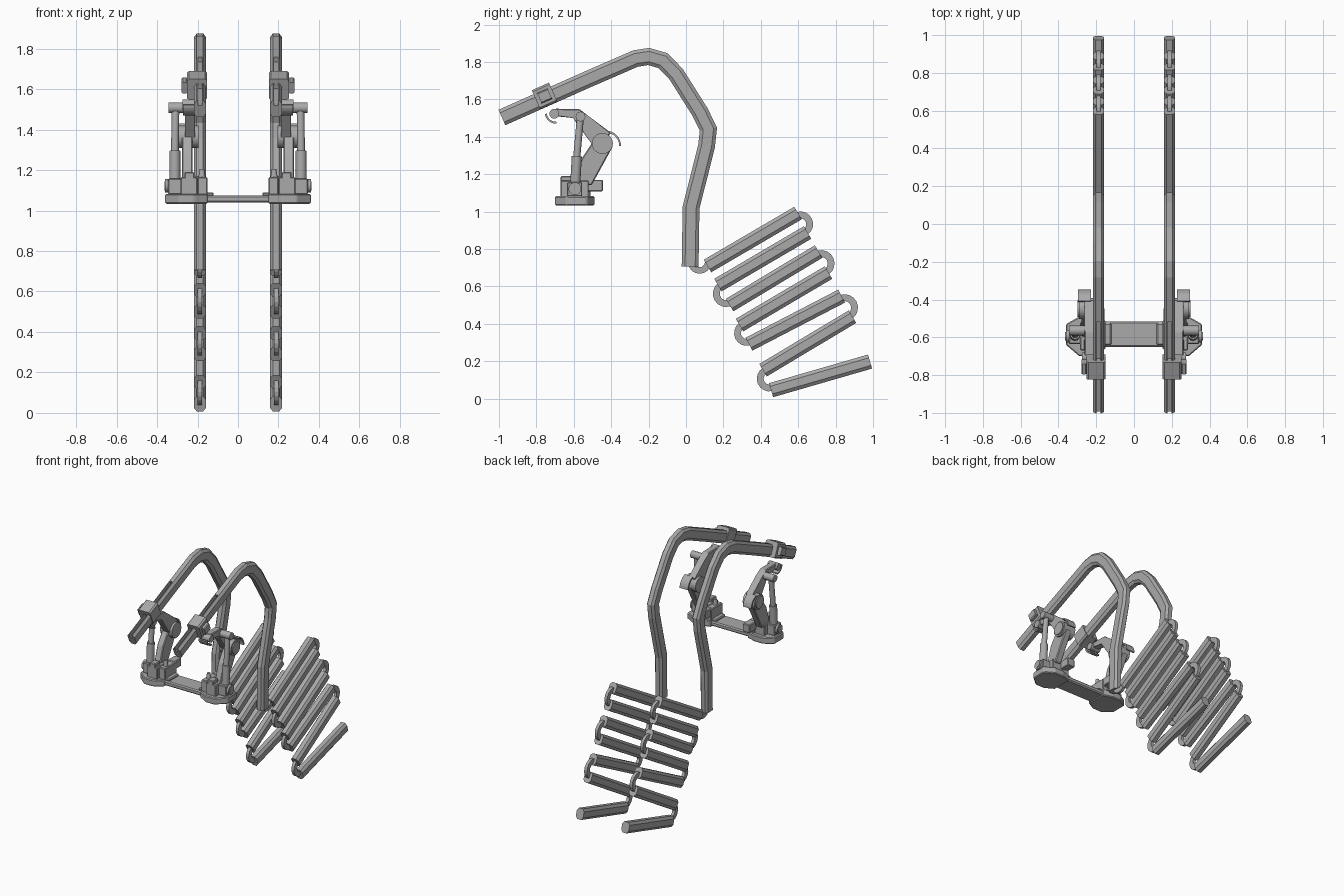
import bpy, bmesh, math
from mathutils import Vector

if "Cube" in bpy.data.objects:
    bpy.data.objects.remove(bpy.data.objects["Cube"])

GREY = bpy.data.materials.new("mid_grey")
GREY.diffuse_color = (0.4, 0.4, 0.4, 1)
GREY.use_nodes = True
GREY.node_tree.nodes["Principled BSDF"].inputs["Base Color"].default_value = GREY.diffuse_color
RAIL_X = 0.188


def finish(name, bm, mirror=True, smooth=False):
    """Turn a bmesh into an object, mirrored across x = 0."""
    bmesh.ops.recalc_face_normals(bm, faces=bm.faces)
    me = bpy.data.meshes.new(name)
    bm.to_mesh(me)
    bm.free()
    me.materials.append(GREY)
    ob = bpy.data.objects.new(name, me)
    bpy.context.collection.objects.link(ob)
    if smooth:
        bpy.context.view_layer.objects.active = ob
        ob.select_set(True)
        bpy.ops.object.shade_smooth_by_angle(angle=math.radians(40))
        ob.select_set(False)
    if mirror:
        ob.modifiers.new("mirror", 'MIRROR').use_mirror_merge = False
    return ob


def sweep(name, path, hx, hh, cut=(0, 0), x=RAIL_X, mirror=True):
    """Sweep a (chamfered) rectangle along a path of (y, z) points."""
    cx, ch = cut
    if cx:
        sec = [(hx, ch - hh), (hx, hh - ch), (hx - cx, hh), (cx - hx, hh),
               (-hx, hh - ch), (-hx, ch - hh), (cx - hx, -hh), (hx - cx, -hh)]
    else:
        sec = [(hx, -hh), (hx, hh), (-hx, hh), (-hx, -hh)]
    pts = [Vector(p) for p in path]
    bm = bmesh.new()
    rings = []
    for i, p in enumerate(pts):
        a = (p - pts[i - 1]).normalized() if i else (pts[1] - p).normalized()
        b = (pts[i + 1] - p).normalized() if i < len(pts) - 1 else a
        t = (a + b).normalized()
        k = 1 / max(t.dot(a), 0.5)
        n = Vector((-t.y, t.x)) * k
        rings.append([bm.verts.new((x + u, p.x + n.x * v, p.y + n.y * v)) for u, v in sec])
    m = len(sec)
    for r, s in zip(rings, rings[1:]):
        for j in range(m):
            bm.faces.new((r[j], r[(j + 1) % m], s[(j + 1) % m], s[j]))
    bm.faces.new(rings[0])
    bm.faces.new(rings[-1])
    return finish(name, bm, mirror)


def prism(name, pts, lo, hi, axis='x', bevel=0.0, mirror=True):
    """Extrude a (y, z) outline along x, or an (x, y) outline along z."""
    bm = bmesh.new()
    put = (lambda p, h: (h, p[0], p[1])) if axis == 'x' else (lambda p, h: (p[0], p[1], h))
    a = [bm.verts.new(put(p, lo)) for p in pts]
    b = [bm.verts.new(put(p, hi)) for p in pts]
    bm.faces.new(a)
    bm.faces.new(b)
    for i in range(len(pts)):
        j = (i + 1) % len(pts)
        bm.faces.new((a[i], a[j], b[j], b[i]))
    if bevel:
        bmesh.ops.bevel(bm, geom=bm.edges[:], offset=bevel, segments=1, affect='EDGES')
    return finish(name, bm, mirror)


def box(name, x, y, z, bevel=0.005, mirror=True):
    return prism(name, [(y[0], z[0]), (y[1], z[0]), (y[1], z[1]), (y[0], z[1])],
                 x[0], x[1], 'x', bevel, mirror)


def rod(name, p0, p1, r, r2=None, n=20):
    """Cylinder between two points."""
    p0, p1 = Vector(p0), Vector(p1)
    d = p1 - p0
    bm = bmesh.new()
    bmesh.ops.create_cone(bm, cap_ends=True, segments=n, radius1=r,
                          radius2=r if r2 is None else r2, depth=d.length)
    q = Vector((0, 0, 1)).rotation_difference(d)
    for v in bm.verts:
        v.co = q @ v.co + (p0 + p1) / 2
    return finish(name, bm, smooth=True)


def pin(name, y, z, x0, x1, r, n=20):
    return rod(name, (x0, y, z), (x1, y, z), r, n=n)


def arc(c, r, facing, span=180, n=10):
    """Points of an arc centred on the facing angle (degrees)."""
    return [(c[0] + r * math.cos(math.radians(facing - span / 2 + span * i / n)),
             c[1] + r * math.sin(math.radians(facing - span / 2 + span * i / n)))
            for i in range(n + 1)]


# Bent guide rails with a groove along the upper straight
rail = sweep("guide_rail", [(-0.984, 1.503), (-0.521, 1.709), (-0.27, 1.818), (-0.20, 1.829),
                            (-0.123, 1.807), (-0.053, 1.735), (0.075, 1.532), (0.12, 1.441),
                            (0.11, 1.35), (0.027, 1.021), (0.022, 0.705)],
             0.030, 0.045, (0.014, 0.018))
groove = sweep("groove_cutter", [(-1.05, 1.523), (-0.52, 1.759)], 0.010, 0.027, mirror=False)
groove.hide_render = True
groove.hide_set(True)
cut = rail.modifiers.new("groove", 'BOOLEAN')
cut.operation = 'DIFFERENCE'
cut.object = groove
cut.solver = 'EXACT'
rail.modifiers.move(1, 0)

# Folded stack of bars joined by bent links at alternate ends
bars = [((0.115, 0.709), (0.599, 0.992)), ((0.171, 0.607), (0.650, 0.888)),
        ((0.233, 0.500), (0.709, 0.786)), ((0.286, 0.393), (0.762, 0.674)),
        ((0.337, 0.291), (0.832, 0.548)), ((0.412, 0.152), (0.890, 0.438)),
        ((0.455, 0.045), (0.984, 0.198))]
for i, bar in enumerate(bars):
    sweep(f"folded_bar_{i + 1}", bar, 0.030, 0.039, (0.014, 0.018))
for i in range(6):
    end = 1 - i % 2
    p, q = Vector(bars[i][end]), Vector(bars[i + 1][end])
    along = (Vector(bars[i][1]) - Vector(bars[i][0])).normalized() * (1 if end else -1)
    gap = p - q
    facing = math.degrees(math.atan2(gap.y, gap.x)) - (90 if end else -90)
    sweep(f"bend_link_{i + 1}", arc((p + q) / 2 - along * 0.015, gap.length * 0.43, facing, 200),
          0.011, 0.018)
sweep("rail_link", arc((0.073, 0.73), 0.045, 270, 200), 0.011, 0.017)

# Clamp collar and knob on the rail
d = Vector((0.914, 0.406))
c = Vector((-0.756, 1.618))
sweep("clamp_collar", [c - d * 0.05, c + d * 0.05], 0.050, 0.056, (0.010, 0.010), x=0.202)
sweep("clamp_knob", [c - d * 0.03, c + d * 0.03], 0.014, 0.030, (0.006, 0.006), x=0.264)

# Base: cross beam and chamfered feet
box("cross_beam", (-0.17, 0.17), (-0.65, -0.515), (1.04, 1.075), 0.008, mirror=False)
prism("base_foot", [(0.15, -0.66), (0.15, -0.51), (0.22, -0.49), (0.29, -0.49), (0.36, -0.53),
                    (0.36, -0.64), (0.29, -0.70), (0.22, -0.70)], 1.033, 1.082, 'z', 0.006)
box("base_block", (0.20, 0.285), (-0.67, -0.52), (1.075, 1.165))
box("base_post", (0.215, 0.265), (-0.67, -0.61), (1.15, 1.19))
box("inner_block", (0.15, 0.20), (-0.65, -0.51), (1.075, 1.165))
box("rear_box", (0.155, 0.215), (-0.53, -0.445), (1.108, 1.17))
rod("inner_stud", (0.178, -0.6, 1.16), (0.178, -0.6, 1.205), 0.018, 0.012, 12)
prism("beam_gusset", [(0.12, -0.64), (0.16, -0.64), (0.16, -0.525), (0.12, -0.525)],
      1.07, 1.09, 'z', 0.006)

# Support arm: lower leg, elbow and upper arm
prism("lower_leg", [(-0.60, 1.15), (-0.505, 1.14), (-0.39, 1.35), (-0.48, 1.40), (-0.56, 1.28)],
      0.225, 0.277, 'x', 0.006)
pin("elbow_joint", -0.447, 1.364, 0.195, 0.292, 0.056, 24)
pin("elbow_cap", -0.447, 1.364, 0.285, 0.30, 0.045, 24)
prism("upper_arm", [(-0.70, 1.55), (-0.57, 1.548), (-0.52, 1.51), (-0.40, 1.42), (-0.485, 1.335),
                    (-0.515, 1.377), (-0.59, 1.478), (-0.60, 1.505), (-0.70, 1.51)],
      0.212, 0.262, 'x', 0.005)
pin("tip_roller", -0.705, 1.523, 0.195, 0.275, 0.026)
sweep("elbow_guard", arc((-0.43, 1.35), 0.078, 38, 75, 6), 0.034, 0.005, x=0.262)
sweep("tip_guard", arc((-0.695, 1.53), 0.055, 230, 85, 6), 0.036, 0.005, x=0.235)

# Hydraulic ram beside the arm
box("ram_mount", (0.275, 0.345), (-0.635, -0.555), (1.08, 1.158))
pin("ram_lower_pin", -0.594, 1.122, 0.26, 0.36, 0.034)
pin("ram_lower_cap", -0.594, 1.122, 0.355, 0.364, 0.022)
rod("ram_barrel", (0.312, -0.593, 1.13), (0.312, -0.584, 1.295), 0.027)
rod("ram_rod", (0.312, -0.585, 1.28), (0.309, -0.565, 1.50), 0.019)
pin("ram_upper_pin", -0.564, 1.508, 0.255, 0.343, 0.026)
